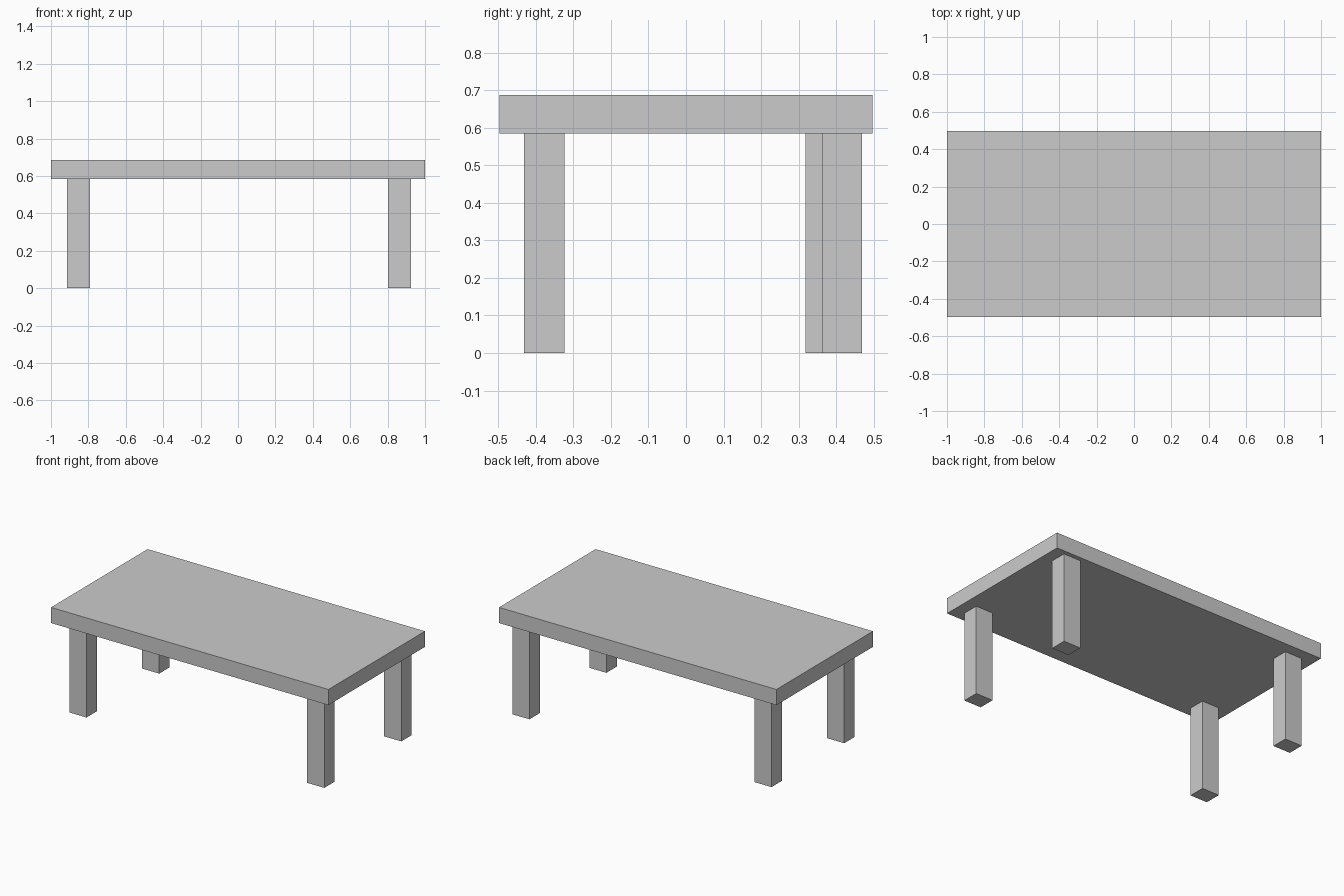
import bpy

if "Cube" in bpy.data.objects:
    bpy.data.objects.remove(bpy.data.objects["Cube"])


def box(name, lo, hi):
    """Axis-aligned box spanning two opposite corners."""
    centre = [(a + b) / 2 for a, b in zip(lo, hi)]
    bpy.ops.mesh.primitive_cube_add(size=1, location=centre)
    obj = bpy.context.object
    obj.name = name
    obj.scale = [b - a for a, b in zip(lo, hi)]
    bpy.ops.object.transform_apply(location=False, rotation=False, scale=True)
    return obj


UNDERSIDE, TOP = 0.585, 0.687
LEG_X, LEG_Y = 0.123, 0.107

# Tabletop slab
box("tabletop", (-1, -0.497, UNDERSIDE), (1, 0.497, TOP))

# Legs: minimum x and y corner of each (the back pair is slightly staggered)
legs = {
    "front_left_leg": (-0.914, -0.431),
    "front_right_leg": (0.801, -0.431),
    "back_left_leg": (-0.914, 0.318),
    "back_right_leg": (0.801, 0.362),
}
for name, (x, y) in legs.items():
    box(name, (x, y, 0), (x + LEG_X, y + LEG_Y, UNDERSIDE))
